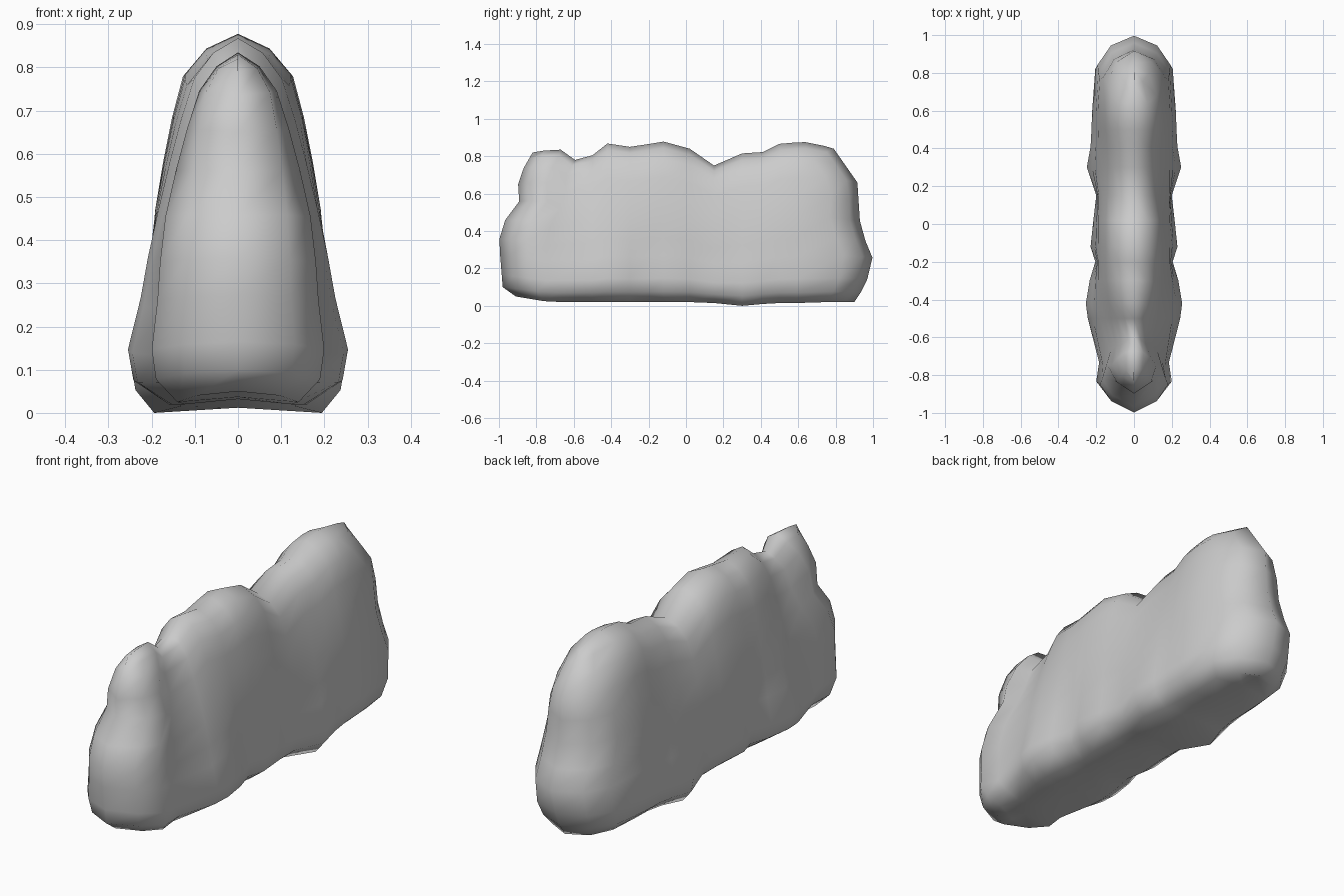
import bpy, bmesh

if "Cube" in bpy.data.objects:
    bpy.data.objects.remove(bpy.data.objects["Cube"])

grey = bpy.data.materials.new("plain grey")
grey.diffuse_color = (0.6, 0.6, 0.6, 1)
grey.use_nodes = True
grey.node_tree.nodes["Principled BSDF"].inputs["Base Color"].default_value = grey.diffuse_color


def interp(table, v):
    """Piecewise linear lookup in a sorted list of (key, value)."""
    if v <= table[0][0]:
        return table[0][1]
    for (a, p), (b, q) in zip(table, table[1:]):
        if v <= b:
            return p + (q - p) * (v - a) / (b - a)
    return table[-1][1]


# End outlines in side view: (z, y)
FRONT = [(.05, -.91), (.1, -.98), (.35, -1), (.48, -.96), (.56, -.89), (.68, -.9), (.82, -.82)]
BACK = [(.02, .90), (.11, .96), (.25, 1), (.37, .95), (.42, .95), (.48, .915), (.64, .93), (.84, .79)]

# Cross-section: (height fraction, half-width fraction)
PROFILE = [(0, 0), (0, .74), (.065, .95), (.15, 1), (.29, .94), (.4, .92), (.53, .88),
           (.66, .79), (.78, .69), (.89, .57), (.96, .34), (1, 0)]

# Sections front to back: (kind, y or inset, half width, bottom, top, crown width, foot width)
SECTIONS = [
    ("front", 0, 0, .05, .82, 1, 1), ("front", .06, .13, .04, .83, 1, 1),
    ("front", .15, .20, .025, .835, .7, .95), ("front", .25, .185, .02, .78, .5, .9),
    ("mid", -.5, .245, .02, .805, .6, .85), ("mid", -.42, .255, .02, .868, .75, .85),
    ("mid", -.30, .235, .02, .85, .95, .85), ("mid", -.2, .205, .02, .865, 1, .85),
    ("mid", -.12, .23, .02, .878, 1, .85), ("mid", .02, .215, .02, .84, 1, .85),
    ("mid", .15, .20, .015, .75, .9, .9), ("mid", .3, .25, .0, .815, .85, 1.05),
    ("mid", .41, .23, .01, .822, .9, .95), ("mid", .5, .225, .015, .866, 1, .9),
    ("mid", .59, .222, .015, .874, 1.05, .9), ("back", .15, .205, .02, .875, 1.05, .95),
    ("back", .05, .13, .02, .855, 1.05, 1), ("back", 0, 0, .02, .84, 1, 1),
]

# Lumpy body: cross-sections bridged lengthwise, ends closing to a seam
bm = bmesh.new()
rings = []
for kind, pos, w, bot, top, crown, foot in SECTIONS:
    half = []
    for i, (t, f) in enumerate(PROFILE):
        z = bot + t * (top - bot) + (.012 if i == 0 else 0)
        width = w
        if kind == "front":
            y = interp(FRONT, z) + pos
        elif kind == "back":
            y = interp(BACK, z) - pos
        else:
            y = pos
            # side bulges fade out towards the top
            width = w + (.216 - w) * min(1, max(0, (t - .15) / .4))
        x = width * f * (1 + (crown - 1) * t ** 3) * (foot if i == 1 else 1)
        half.append((x, y, z))
    loop = half + [(-x, y, z) for x, y, z in half[-2:0:-1]]
    rings.append([bm.verts.new(p) for p in loop])

n = len(rings[0])
for a, b in zip(rings, rings[1:]):
    for i in range(n):
        j = (i + 1) % n
        bm.faces.new((a[i], a[j], b[j], b[i]))

bmesh.ops.remove_doubles(bm, verts=bm.verts, dist=1e-4)
bmesh.ops.recalc_face_normals(bm, faces=bm.faces)
for f in bm.faces:
    f.smooth = True

mesh = bpy.data.meshes.new("lumpy_body")
bm.to_mesh(mesh)
bm.free()
mesh.materials.append(grey)
body = bpy.data.objects.new("lumpy_body", mesh)
bpy.context.collection.objects.link(body)
